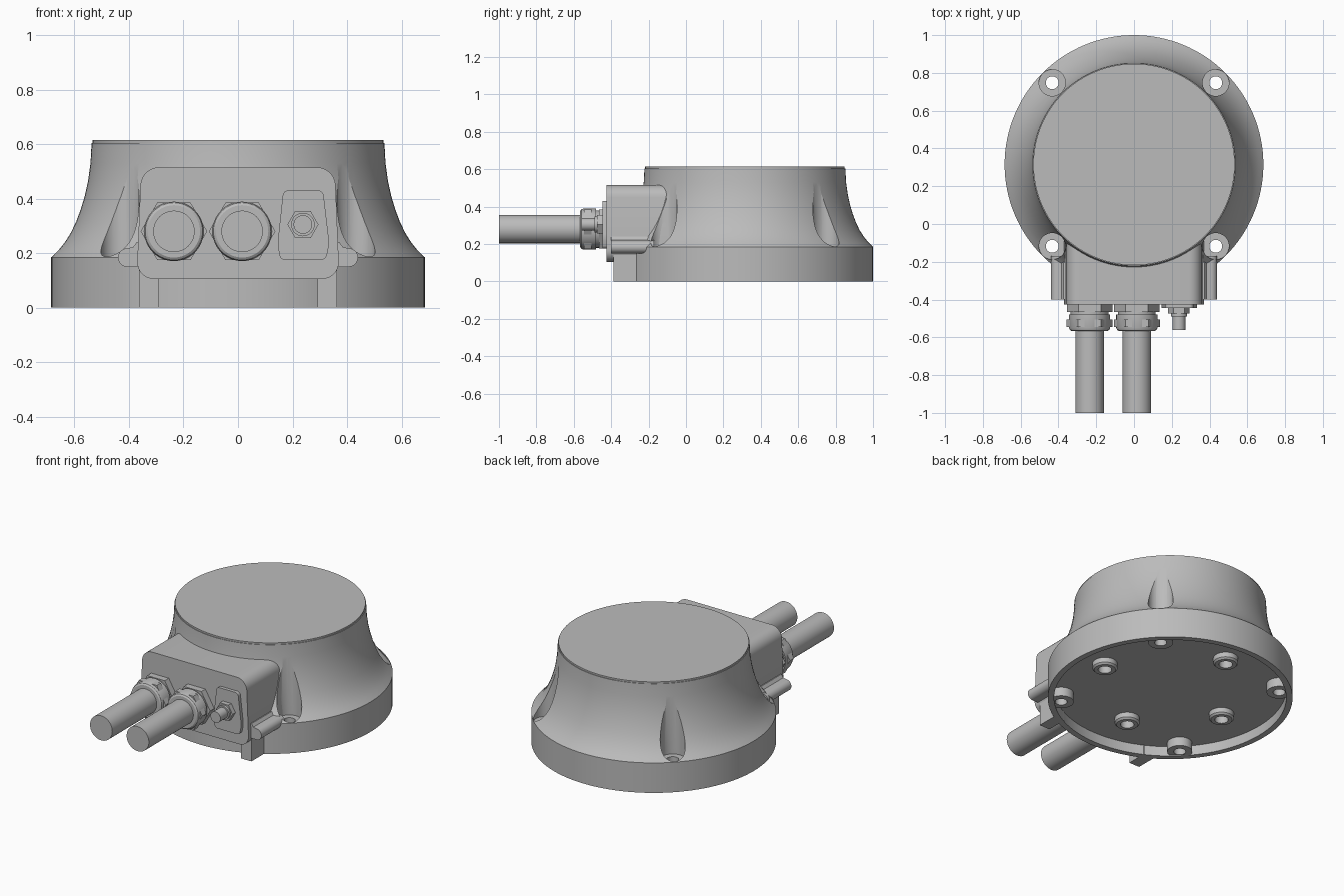
import bpy
import bmesh
from math import cos, sin, tau, radians

if "Cube" in bpy.data.objects:
    bpy.data.objects.remove(bpy.data.objects["Cube"], do_unlink=True)

CY = 0.315      # centre of the round housing along y
SCREW = 0.433   # screw offset from the housing centre

grey = bpy.data.materials.new("mid grey")
grey.use_nodes = True
grey.diffuse_color = (0.5, 0.5, 0.5, 1)
grey.node_tree.nodes["Principled BSDF"].inputs["Base Color"].default_value = (0.5, 0.5, 0.5, 1)


def finish(bm, name):
    bmesh.ops.remove_doubles(bm, verts=bm.verts, dist=1e-5)
    bmesh.ops.recalc_face_normals(bm, faces=bm.faces)
    mesh = bpy.data.meshes.new(name)
    bm.to_mesh(mesh)
    bm.free()
    mesh.materials.append(grey)
    ob = bpy.data.objects.new(name, mesh)
    bpy.context.collection.objects.link(ob)
    return ob


def lathe(name, profile, loc, segs=48, forward=False, closed=False):
    """Turn (radius, height) points around z, or around an axis towards -y."""
    bm = bmesh.new()
    rings = []
    for i in range(segs):
        c, s = cos(tau * i / segs), sin(tau * i / segs)
        ring = []
        for r, h in profile:
            p = (r * c, -h, r * s) if forward else (r * c, r * s, h)
            ring.append(bm.verts.new([a + b for a, b in zip(p, loc)]))
        rings.append(ring)
    n = len(profile)
    for i in range(segs):
        a, b = rings[i], rings[(i + 1) % segs]
        for j in range(n if closed else n - 1):
            k = (j + 1) % n
            quad = [a[j], b[j], b[k], a[k]]
            if profile[j][0] == 0:
                quad = [a[j], b[k], a[k]]
            elif profile[k][0] == 0:
                quad = [a[j], b[j], a[k]]
            bm.faces.new(quad)
    return finish(bm, name)


def rod(name, r, y0, y1, x, z, segs=48):
    """Solid cylinder or hexagon running forwards from y0 to y1."""
    return lathe(name, [(0, -y0), (r, -y0), (r, -y1), (0, -y1)], (x, 0, z), segs, True)


def prism(name, outline, y0, y1, radius=0.0):
    """Extrude an (x, z) outline along y with rounded corners."""
    bm = bmesh.new()
    face = bm.faces.new([bm.verts.new((x, y0, z)) for x, z in outline])
    if radius:
        bmesh.ops.bevel(bm, geom=bm.verts[:], offset=radius, segments=8,
                        profile=0.5, affect='VERTICES')
    ext = bmesh.ops.extrude_face_region(bm, geom=bm.faces[:])
    moved = [g for g in ext["geom"] if isinstance(g, bmesh.types.BMVert)]
    bmesh.ops.translate(bm, verts=moved, vec=(0, y1 - y0, 0))
    return finish(bm, name)


def cut(target, cutter):
    mod = target.modifiers.new("cut", 'BOOLEAN')
    mod.operation, mod.solver, mod.object = 'DIFFERENCE', 'EXACT', cutter
    bpy.context.view_layer.update()
    deps = bpy.context.evaluated_depsgraph_get()
    mesh = bpy.data.meshes.new_from_object(target.evaluated_get(deps))
    target.modifiers.clear()
    target.data = mesh
    bpy.data.objects.remove(cutter, do_unlink=True)


# Flared round housing with a shallow recess underneath
housing = lathe("housing", [
    (0, 0.06), (0.65, 0.06), (0.65, 0), (0.685, 0), (0.685, 0.185),
    (0.659, 0.21), (0.635, 0.24), (0.613, 0.275), (0.594, 0.315), (0.577, 0.36),
    (0.562, 0.41), (0.55, 0.465), (0.541, 0.53), (0.537, 0.605), (0.533, 0.605),
    (0.533, 0.615), (0, 0.615)], (0, CY, 0), 128)

# Screw pockets, through holes and the bosses below them
for sx in (-1, 1):
    for sy in (-1, 1):
        at = (sx * SCREW, CY + sy * SCREW, 0)
        cut(housing, lathe("pocket_cutter", [
            (0, -0.1), (0.034, -0.1), (0.034, 0.17), (0.07, 0.17),
            (0.07, 0.58), (0, 0.58)], at))
        lathe("screw_boss", [(0.034, 0.005), (0.07, 0.005), (0.07, 0.065), (0.034, 0.065)],
              at, closed=True)

# Blind mounting bosses inside the recess
for x, y in ((0.46, -0.02), (-0.02, 0.46), (-0.40, -0.03), (-0.03, -0.41)):
    at = (x, CY + y, 0)
    cut(housing, lathe("blind_cutter", [(0, 0), (0.038, 0), (0.038, 0.15), (0, 0.15)], at))
    lathe("mounting_boss", [(0.038, 0.02), (0.06, 0.02), (0.07, 0.03), (0.07, 0.065),
                            (0.038, 0.065)], at, closed=True)

# Connection box at the front, with ears and feet
prism("connection_box", [(-0.372, 0.105), (0.372, 0.105), (0.355, 0.515), (-0.355, 0.515)],
      -0.425, 0.0, 0.065)
for side, sx in (("left", 1), ("right", -1)):
    rod(side + "_ear", 0.034, -0.17, -0.40, sx * 0.406, 0.184)
    prism(side + "_ear_web", [(sx * 0.34, 0.15), (sx * 0.406, 0.15),
                              (sx * 0.406, 0.218), (sx * 0.385, 0.222),
                              (sx * 0.372, 0.24), (sx * 0.34, 0.24)], -0.40, -0.17)
    prism(side + "_foot", [(sx * 0.292, 0), (sx * 0.363, 0),
                           (sx * 0.363, 0.15), (sx * 0.292, 0.15)], -0.388, -0.262)

# Two cable glands with thick cables
for side, x in (("right", -0.235), ("middle", 0.015)):
    z = 0.28
    rod(side + "_gland_base", 0.12, -0.42, -0.465, x, z, 6)
    rod(side + "_gland_neck", 0.1, -0.46, -0.51, x, z)
    rod(side + "_gland_nut", 0.122, -0.505, -0.545, x, z, 6)
    lathe(side + "_gland_dome", [(0.07, 0.48), (0.109, 0.48), (0.109, 0.55), (0.105, 0.56),
                                 (0.096, 0.566), (0.07, 0.566)], (x, 0, z), 48, True, True)
    rod(side + "_cable", 0.076, -0.43, -1.0, x, z)

# Small plate with a vent fitting
prism("vent_plate", [(0.155, 0.175), (0.322, 0.175), (0.335, 0.235), (0.312, 0.43),
                     (0.166, 0.43), (0.145, 0.235)], -0.42, -0.446, 0.018)
rod("vent_nut", 0.057, -0.44, -0.475, 0.238, 0.305, 6)
rod("vent_collar", 0.043, -0.47, -0.49, 0.238, 0.305)
rod("vent_stem", 0.034, -0.48, -0.56, 0.238, 0.305)

# Smooth shading with sharp edges kept
bpy.ops.object.select_all(action='DESELECT')
for ob in bpy.context.collection.objects:
    if ob.type == 'MESH':
        ob.select_set(True)
        bpy.context.view_layer.objects.active = ob
bpy.ops.object.shade_smooth_by_angle(angle=radians(28))
